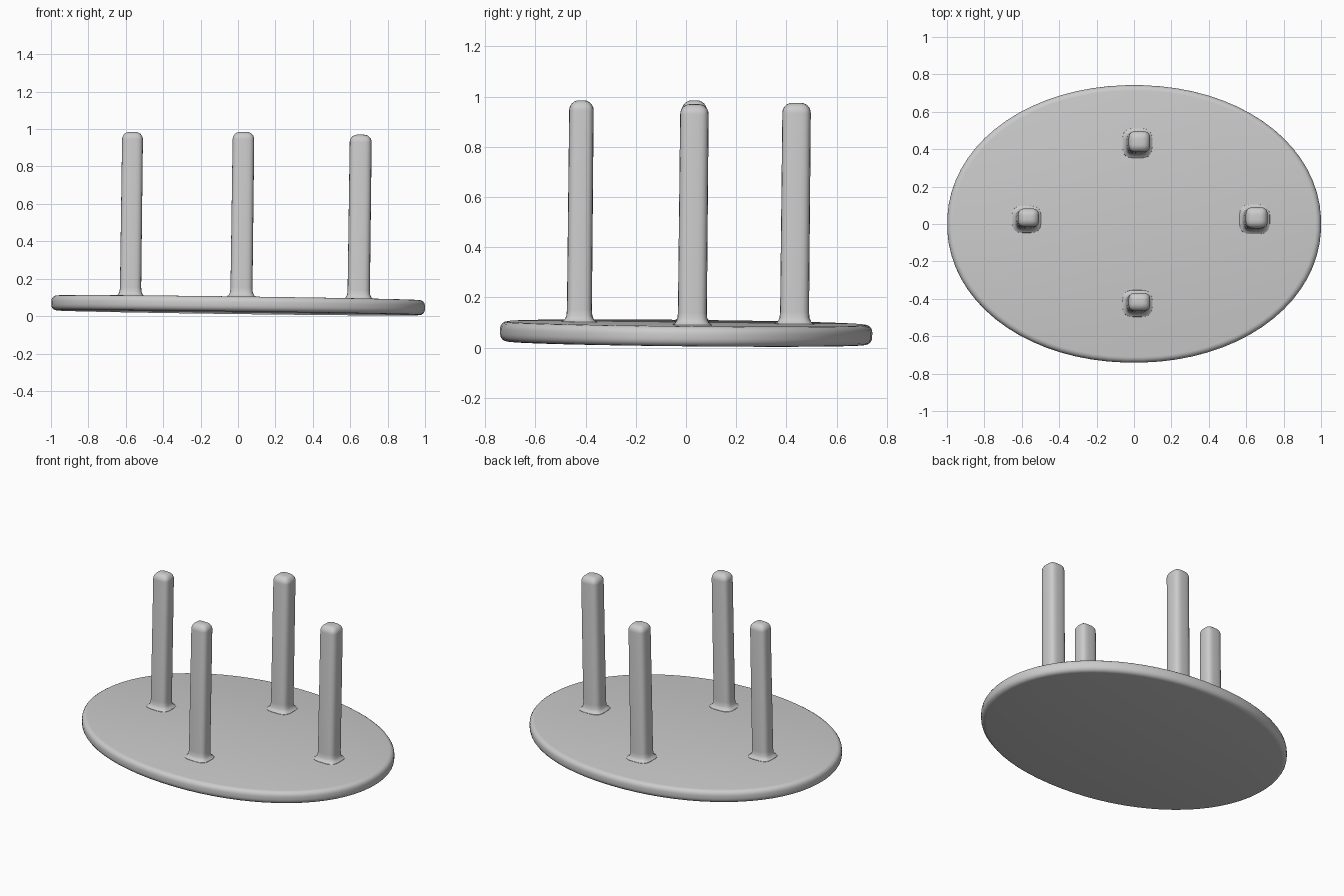
import bpy, bmesh, math
from mathutils import Matrix, Vector

if "Cube" in bpy.data.objects:
    bpy.data.objects.remove(bpy.data.objects["Cube"])

grey = bpy.data.materials.new("plain grey")
grey.diffuse_color = (0.6, 0.6, 0.6, 1)
grey.use_nodes = True
grey.node_tree.nodes["Principled BSDF"].inputs["Base Color"].default_value = grey.diffuse_color

# The whole stand leans very slightly to the right and back
SLOPE_X, SLOPE_Y = -0.013, -0.010
up = Vector((-SLOPE_X, -SLOPE_Y, 1)).normalized()
LEAN = Vector((0, 0, 1)).rotation_difference(up).to_matrix().to_4x4()


def outline(a, b, power, count):
    """Superellipse outline with half sizes a and b."""
    pts = []
    for i in range(count):
        t = 2 * math.pi * (i + 0.5) / count
        c, s = math.cos(t), math.sin(t)
        pts.append((a * math.copysign(abs(c) ** (2 / power), c),
                    b * math.copysign(abs(s) ** (2 / power), s)))
    return pts


def loft(name, a, b, power, count, profile, matrix):
    """Stack outlines; profile lists (inset, height) pairs."""
    bm = bmesh.new()
    rings = [[bm.verts.new((x, y, z)) for x, y in outline(a - d, b - d, power, count)]
             for d, z in profile]
    for lo, hi in zip(rings, rings[1:]):
        for i in range(count):
            j = (i + 1) % count
            bm.faces.new((lo[i], lo[j], hi[j], hi[i]))
    bm.faces.new(rings[0][::-1])
    bm.faces.new(rings[-1])
    bm.transform(matrix)
    mesh = bpy.data.meshes.new(name)
    bm.to_mesh(mesh)
    bm.free()
    mesh.materials.append(grey)
    obj = bpy.data.objects.new(name, mesh)
    bpy.context.collection.objects.link(obj)
    bpy.ops.object.select_all(action='DESELECT')
    obj.select_set(True)
    bpy.context.view_layer.objects.active = obj
    bpy.ops.object.shade_smooth_by_angle(angle=math.radians(40))
    return obj


def arc(radius, z, start, end, steps):
    """Quarter-round edge as (inset, height) pairs."""
    angles = [math.radians(start + (end - start) * i / steps) for i in range(steps + 1)]
    return [(radius * (1 - math.cos(t)), z + radius * math.sin(t)) for t in angles]


# Oval plate with a rounded rim
R, BOTTOM, TOP = 0.03, 0.018, 0.098
rim = arc(R, BOTTOM + R, -90, 0, 4) + arc(R, TOP - R, 0, 90, 4)
loft("oval_plate", 1.0, 0.742, 2.06, 72, rim, LEAN)

# Four rounded square posts: centre x, centre y, half width, half depth, top height
posts = {
    "left_post": (-0.575, 0.025, 0.056, 0.050, 0.985),
    "right_post": (0.645, 0.025, 0.059, 0.057, 0.970),
    "front_post": (0.018, -0.425, 0.058, 0.049, 0.985),
    "back_post": (0.018, 0.432, 0.058, 0.057, 0.975),
}
for name, (x, y, hw, hd, top) in posts.items():
    base = TOP + SLOPE_X * x + SLOPE_Y * y
    height = top - base
    # flared foot, slightly tapered shaft, domed end
    profile = [(-0.024, -0.01), (-0.022, 0.002), (-0.010, 0.010), (-0.003, 0.025),
               (-0.001, 0.05)] + arc(0.040, height - 0.040, 0, 90, 6)
    loft(name, hw, hd, 3.4, 24, profile, Matrix.Translation((x, y, base)) @ LEAN)
